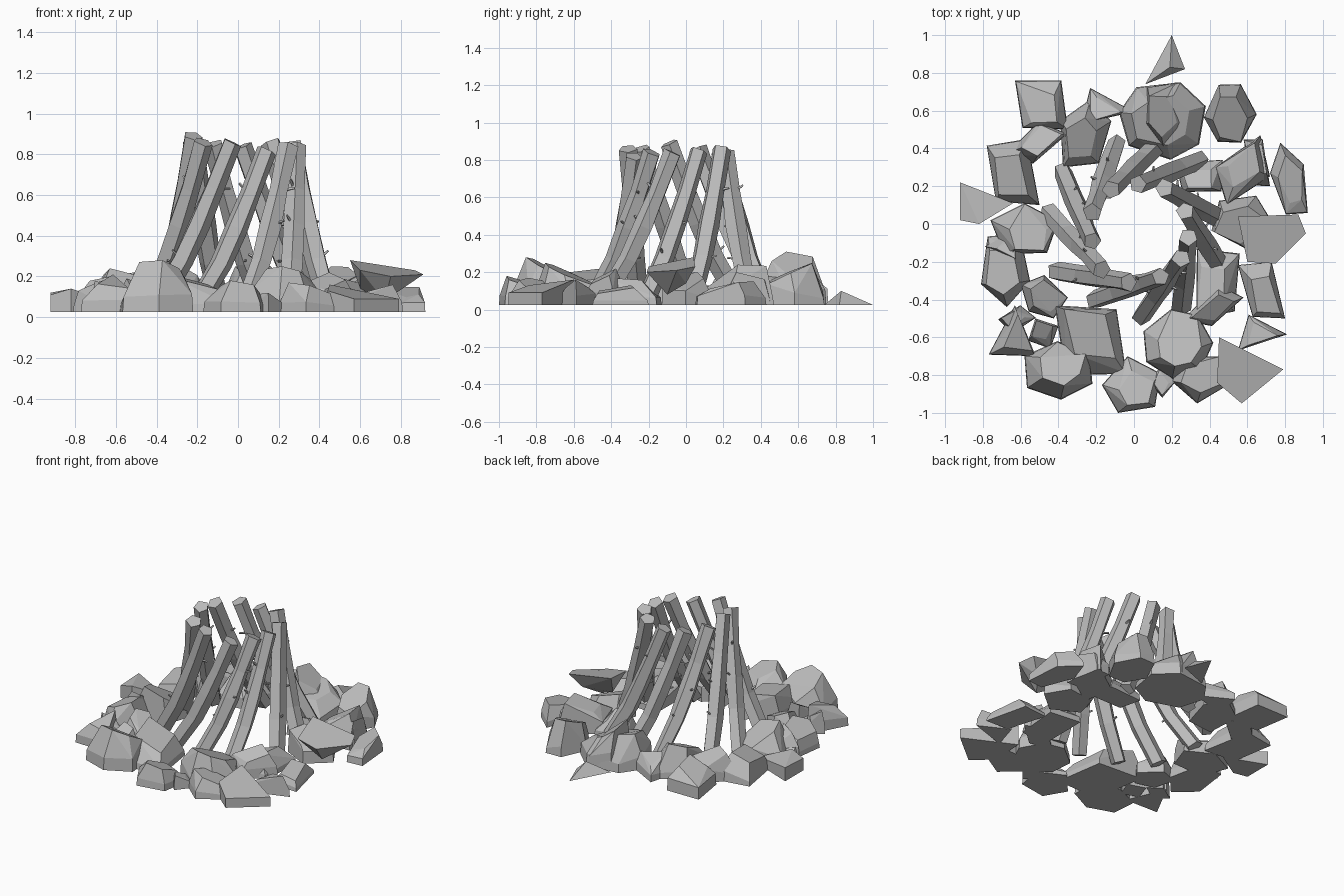
import bpy, bmesh, math, random
from mathutils import Vector

if "Cube" in bpy.data.objects:
    bpy.data.objects.remove(bpy.data.objects["Cube"], do_unlink=True)

random.seed(11)
GROUND = 0.025

grey = bpy.data.materials.new("stone_grey")
grey.use_nodes = True
grey.diffuse_color = (0.5, 0.5, 0.5, 1)
grey.node_tree.nodes["Principled BSDF"].inputs["Base Color"].default_value = (0.5, 0.5, 0.5, 1)


def finish(bm, name):
    """Turn a bmesh into a flat-shaded object."""
    bmesh.ops.recalc_face_normals(bm, faces=bm.faces)
    mesh = bpy.data.meshes.new(name)
    bm.to_mesh(mesh)
    bm.free()
    mesh.materials.append(grey)
    obj = bpy.data.objects.new(name, mesh)
    bpy.context.collection.objects.link(obj)


def hull(name, points):
    """Convex chunk around a handful of points, with near-flat faces merged."""
    bm = bmesh.new()
    for p in points:
        bm.verts.new(p)
    result = bmesh.ops.convex_hull(bm, input=bm.verts)
    loose = {v for v in result["geom_interior"] + result["geom_unused"]
             if isinstance(v, bmesh.types.BMVert)}
    bmesh.ops.delete(bm, geom=list(loose), context='VERTS')
    bmesh.ops.dissolve_limit(bm, angle_limit=math.radians(8),
                             verts=bm.verts, edges=bm.edges)
    finish(bm, name)


def stone(name, x0, x1, y0, y1, top, sides, turn, skew):
    """Angular boulder: a jittered polygon plan under a smaller, tilted crown."""
    cx, cy = random.uniform(-.15, .15), random.uniform(-.15, .15)
    tilt = random.uniform(0, math.tau)
    points = []
    for i in range(sides):
        a = math.radians(turn) + math.tau * (i + random.uniform(-.12, .12)) / sides
        x, y = math.cos(a), math.sin(a)
        s = random.uniform(.5, .75)
        points.append(Vector((x + skew * y, y, 0)))
        points.append(Vector((.97 * (x + skew * y), .97 * y, random.uniform(.15, .5))))
        points.append(Vector((cx + s * (x + skew * y), cy + s * y,
                              1 - .22 * (1 + math.cos(a - tilt)))))
    # stretch the plan to the wanted box
    for axis, (lo, hi) in enumerate(((x0, x1), (y0, y1), (GROUND, top))):
        values = [p[axis] for p in points]
        a, b = min(values), max(values)
        for p in points:
            p[axis] = lo + (p[axis] - a) / (b - a) * (hi - lo)
    hull(name, points)


def tube(bm, centres, radii, sides, jitter=0.0):
    """Sweep a closed polygon along a line of centres and cap both ends."""
    axis = (centres[-1] - centres[0]).normalized()
    u = axis.orthogonal().normalized()
    w = axis.cross(u)
    spin = random.uniform(0, math.tau)
    rings = []
    for c, r in zip(centres, radii):
        ring = []
        for i in range(sides):
            a = spin + math.tau * i / sides
            rr = r * random.uniform(1 - jitter, 1 + jitter)
            ring.append(bm.verts.new(c + rr * (u * math.cos(a) + w * math.sin(a))))
        rings.append(ring)
    for r0, r1 in zip(rings, rings[1:]):
        for i in range(sides):
            j = (i + 1) % sides
            bm.faces.new((r0[i], r0[j], r1[j], r1[i]))
    bm.faces.new(rings[0][::-1])
    bm.faces.new(rings[-1])
    return axis, u, w


def log(name, foot_x, foot_y, head_x, head_y, height):
    """Crooked five-sided log, steeper towards its head, with twig stubs."""
    foot, head = Vector((foot_x, foot_y, 0.05)), Vector((head_x, head_y, height - .02))
    centres = []
    for t in (0, .28, .5, .72, 1):
        c = foot.lerp(head, t ** .8)
        c.z = foot.z + (head.z - foot.z) * t
        centres.append(c)
    bm = bmesh.new()
    axis, u, w = tube(bm, centres, (.052, .054, .056, .049, .051), 5, .08)
    for c in centres[1:-1]:
        a = random.uniform(0, math.tau)
        out = (u * math.cos(a) + w * math.sin(a) + axis * .4).normalized()
        tube(bm, [c + out * .03, c + out * .08], (.009, .006), 4)
    finish(bm, name)


# Stones: x range, y range, top height, sides, turn, skew
back_stones = [
    (-.08, .38, .34, .75, .25, 7, 20, 0),
    (.04, .28, .4, .75, .31, 5, 270, 0),
    (.37, .65, .43, .74, .25, 6, 0, 0),
    (-.28, 0, .53, .72, .17, 3, 0, 0),
    (-.63, -.35, .5, .76, .2, 4, 45, -.2),
    (-.39, -.12, .3, .66, .24, 5, 90, .2),
    (-.68, -.35, .32, .54, .22, 4, 30, .5),
]
left_stones = [
    (.55, .8, -.5, -.2, .13, 4, 45, -.4),
    (.33, .56, -.5, -.13, .17, 4, 45, .1),
    (.41, .74, -.13, .15, .2, 5, 60, 0),
    (.72, .92, .05, .43, .15, 5, 90, -.4),
    (.43, .72, .1, .47, .24, 4, 80, .4),
    (.22, .47, .17, .34, .17, 4, 45, 0),
    (.58, .72, .2, .45, .2, 4, 45, -.4),
]
right_stones = [
    (-.78, -.5, .1, .45, .2, 4, 45, -.3),
    (-.76, -.4, -.16, .11, .24, 5, 90, 0),
    (-.81, -.55, -.44, -.05, .2, 5, 270, 0),
    (-.6, -.35, -.5, -.27, .19, 5, 0, -.2),
    (-.77, -.52, -.7, -.43, .21, 3, 90, 0),
    (-.72, -.52, -.58, -.43, .18, 4, 0, .3),
    (-.79, -.62, -.2, -.03, .2, 3, 180, 0),
]
front_stones = [
    (-.58, -.22, -.93, -.62, .28, 6, 30, 0),
    (-.42, -.04, -.8, -.43, .22, 4, 45, -.2),
    (-.17, .14, -1, -.7, .18, 5, 30, 0),
    (.05, .42, -.82, -.45, .25, 7, 0, 0),
    (.25, .58, -.54, -.32, .22, 4, 30, .6),
    (.2, .5, -.95, -.7, .17, 5, 270, 0),
    (.55, .81, -.67, -.48, .16, 3, 0, 0),
    (.08, .22, -.92, -.75, .12, 4, 0, 0),
    (-.56, -.4, -.66, -.5, .17, 4, 20, 0),
]
for side, stones in (("back", back_stones), ("left", left_stones),
                     ("right", right_stones), ("front", front_stones)):
    for i, spec in enumerate(stones):
        stone(f"{side}_stone_{i + 1}", *spec)

# Tilted slab resting on top of the left stones
hull("resting_slab", [(.55, .04, .28), (.87, .05, .23), (.91, -.05, .21),
                      (.75, -.21, .2), (.6, -.2, .23),
                      (.6, -.05, .14), (.8, 0, .14), (.72, -.1, .08)])

# Flat-topped wedge at the front left corner and a chunk at the far right
hull("corner_wedge", [(x, y, z) for x, y, top in
                      ((.45, -.6, .16), (.79, -.77, .09), (.57, -.95, .09), (.44, -.84, .13))
                      for z in (GROUND, top)])
hull("right_chunk", [(x, y, z) for x, y, top in
                     ((-.92, .22, .12), (-.92, .02, .11), (-.82, 0, .14), (-.64, .11, .08))
                     for z in (GROUND, top)])

# Low pointed shard behind the ring
hull("back_shard", [(.2, 1, GROUND), (.27, .82, GROUND), (.06, .74, GROUND), (.19, .83, .1)])

# Leaning logs, swirling round the middle: foot x y, head x y, top height
logs = [
    (-.38, .28, -.22, -.09, .91),
    (-.09, .43, -.22, .06, .88),
    (.13, .43, -.12, .18, .87),
    (.35, .34, .02, .21, .86),
    (.46, .03, .16, .19, .88),
    (.45, -.22, .27, .07, .87),
    (.25, -.44, .29, -.07, .86),
    (.04, -.49, .25, -.18, .86),
    (-.21, -.4, .14, -.28, .84),
    (-.41, -.25, -.03, -.31, .88),
    (-.45, .06, -.17, -.24, .88),
]
for i, spec in enumerate(logs):
    log(f"log_{i + 1}", *spec)
